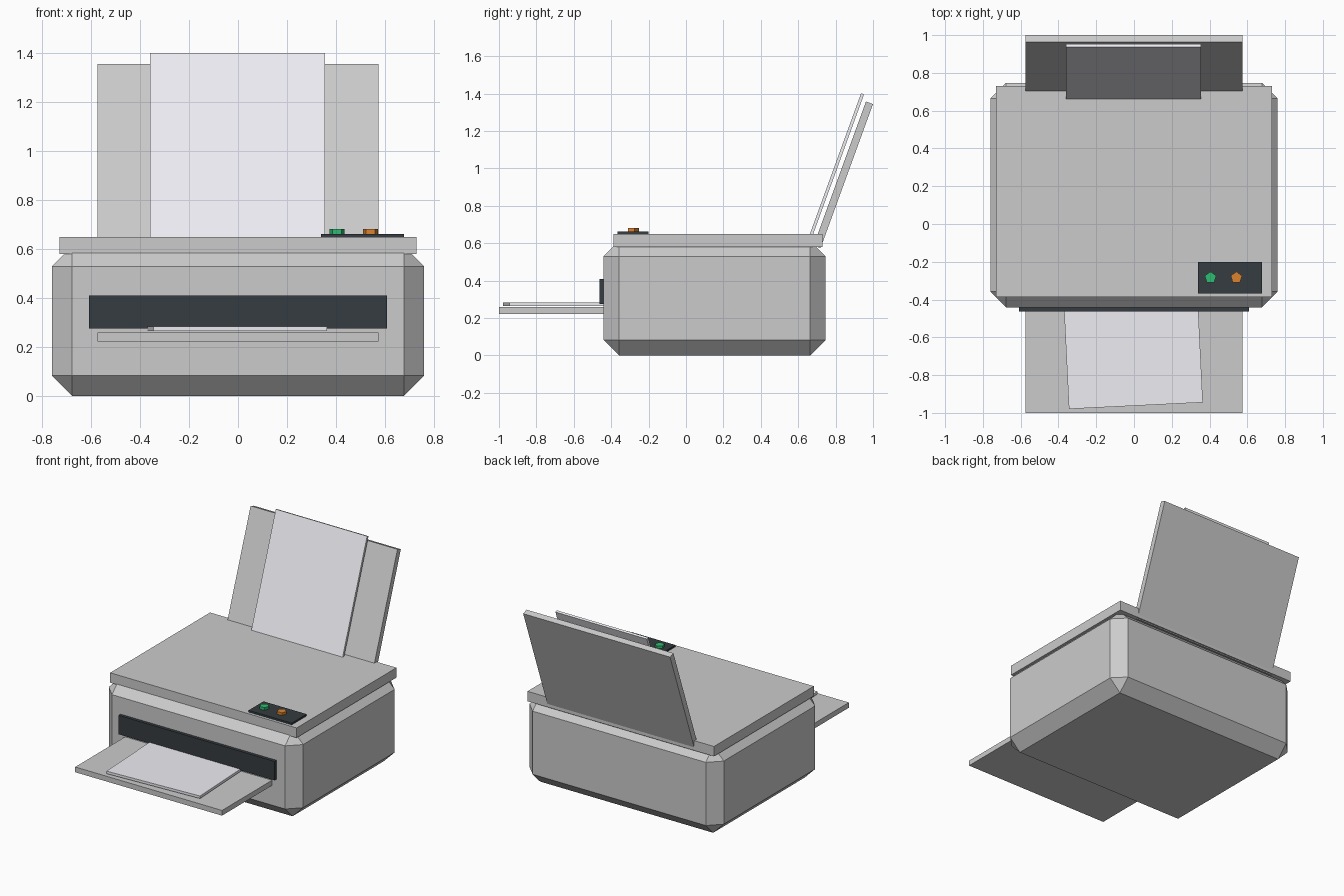
import bpy
from math import radians, sin, cos
from mathutils import Vector

if "Cube" in bpy.data.objects:
    bpy.data.objects.remove(bpy.data.objects["Cube"])


def material(name, rgb):
    m = bpy.data.materials.new(name)
    m.diffuse_color = (*rgb, 1)
    m.use_nodes = True
    m.node_tree.nodes["Principled BSDF"].inputs["Base Color"].default_value = m.diffuse_color
    return m


DARK = material("dark_plastic", (0.035, 0.045, 0.05))
PAPER = material("white_paper", (0.85, 0.85, 0.9))
GREEN = material("green_button", (0.03, 0.5, 0.17))
ORANGE = material("orange_button", (0.7, 0.23, 0.03))


def finish(ob, name, mat):
    ob.name = name
    if mat:
        ob.data.materials.append(mat)
    return ob


def box(name, centre, size, mat=None, rot=(0, 0, 0)):
    bpy.ops.mesh.primitive_cube_add(size=1, location=centre)
    ob = bpy.context.object
    ob.scale = size
    bpy.ops.object.transform_apply(location=False, rotation=False, scale=True)
    ob.rotation_euler = rot
    return finish(ob, name, mat)


def span(name, x, y, z, mat=None):
    """Axis-aligned box given by its ranges."""
    r = (x, y, z)
    return box(name, [(a + b) / 2 for a, b in r], [b - a for a, b in r], mat)


# Main body with chamfered edges
body = span("body", (-0.761, 0.761), (-0.441, 0.747), (0, 0.613))
bevel = body.modifiers.new("chamfer", 'BEVEL')
bevel.width = 0.083
bevel.segments = 1

# Lid, paper slot and output tray
span("lid", (-0.73, 0.73), (-0.387, 0.73), (0.58, 0.65))
span("output_slot", (-0.61, 0.61), (-0.463, -0.42), (0.276, 0.41), DARK)
span("output_tray", (-0.575, 0.575), (-1.0, -0.40), (0.222, 0.259))

# Printed sheet, slightly skewed on the tray
turn = radians(2.8)
length = 0.58
mid = Vector((0.01, -0.962, 0.2745)) + Vector((-sin(turn), cos(turn), 0)) * length / 2
box("printed_sheet", mid, (0.71, length, 0.018), PAPER, (0, 0, turn))

# Leaning rear support and the paper stack resting on it
lean = radians(20)
slope = Vector((0, sin(lean), cos(lean)))
for name, top, size, mat in (
        ("paper_support", (0, 0.981, 1.351), (1.15, 0.04, 0.82), None),
        ("paper_stack", (-0.002, 0.944, 1.399), (0.715, 0.017, 0.82), PAPER)):
    box(name, Vector(top) - slope * size[2] / 2, size, mat, (-lean, 0, 0))

# Control panel with two five-sided buttons
span("control_panel", (0.34, 0.678), (-0.367, -0.201), (0.645, 0.663), DARK)
for name, x, mat in (("power_button", 0.405, GREEN), ("paper_feed_button", 0.542, ORANGE)):
    bpy.ops.mesh.primitive_cylinder_add(vertices=5, radius=0.032, depth=0.03,
                                        location=(x, -0.284, 0.667))
    finish(bpy.context.object, name, mat)
